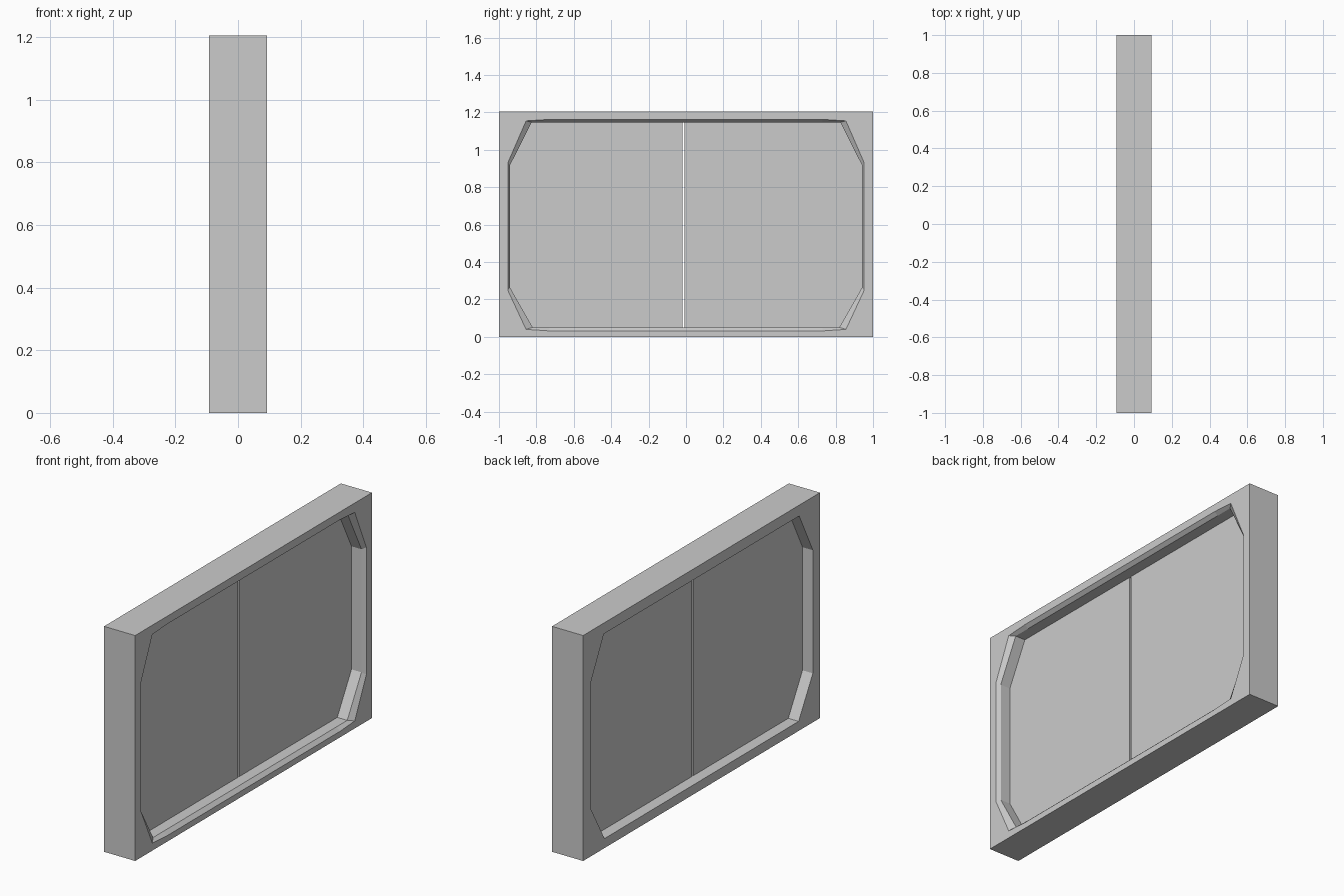
import bpy, bmesh

if "Cube" in bpy.data.objects:
    bpy.data.objects.remove(bpy.data.objects["Cube"])

W, H, T = 1.0, 1.205, 0.092   # half width, height, half thickness


def ring(x, lower, upper):
    """Mirrored closed outline in the plane x, from right-hand half points."""
    half = lower + upper
    pts = half + [(-y, z) for y, z in reversed(half)]
    return [(x, y, z) for y, z in pts]


def make(name, rings, cyclic=False):
    """Skin a stack of outlines; cap the ends unless the stack loops round."""
    bm = bmesh.new()
    loops = [[bm.verts.new(p) for p in r] for r in rings]
    n = len(loops[0])
    pairs = list(zip(loops, loops[1:]))
    if cyclic:
        pairs.append((loops[-1], loops[0]))
    else:
        bm.faces.new(loops[0])
        bm.faces.new(loops[-1])
    for a, b in pairs:
        for i in range(n):
            j = (i + 1) % n
            bm.faces.new((a[i], a[j], b[j], b[i]))
    bmesh.ops.recalc_face_normals(bm, faces=bm.faces)
    mesh = bpy.data.meshes.new(name)
    bm.to_mesh(mesh)
    bm.free()
    obj = bpy.data.objects.new(name, mesh)
    bpy.context.collection.objects.link(obj)
    return obj


# Frame: rectangular outside, eight-sided opening, bevelled lip on the +x side
block = ([(0.73, 0), (W, 0), (W, 0.25)], [(W, 0.93), (W, H), (0.73, H)])
lip = ([(0.73, 0.032), (0.855, 0.04), (0.953, 0.25)],
       [(0.953, 0.93), (0.855, 1.155), (0.73, 1.163)])
hole = ([(0.73, 0.051), (0.82, 0.051), (0.94, 0.262)],
        [(0.94, 0.92), (0.825, 1.147), (0.73, 1.147)])
make("door_frame", [ring(-T, *block), ring(T, *block), ring(T, *lip),
                    ring(0.072, *hole), ring(-T, *hole)], cyclic=True)

# Two sliding door leaves, tucked slightly into the frame, with a thin gap
BACK, FRONT = -0.031, 0.013
for name, side, gap in (("door_leaf_right", 1, -0.008), ("door_leaf_left", -1, -0.019)):
    outline = [(gap, 0.046), (side * 0.823, 0.046), (side * 0.945, 0.26),
               (side * 0.945, 0.922), (side * 0.828, 1.152), (gap, 1.152)]
    make(name, [[(x, y, z) for y, z in outline] for x in (BACK, FRONT)])
